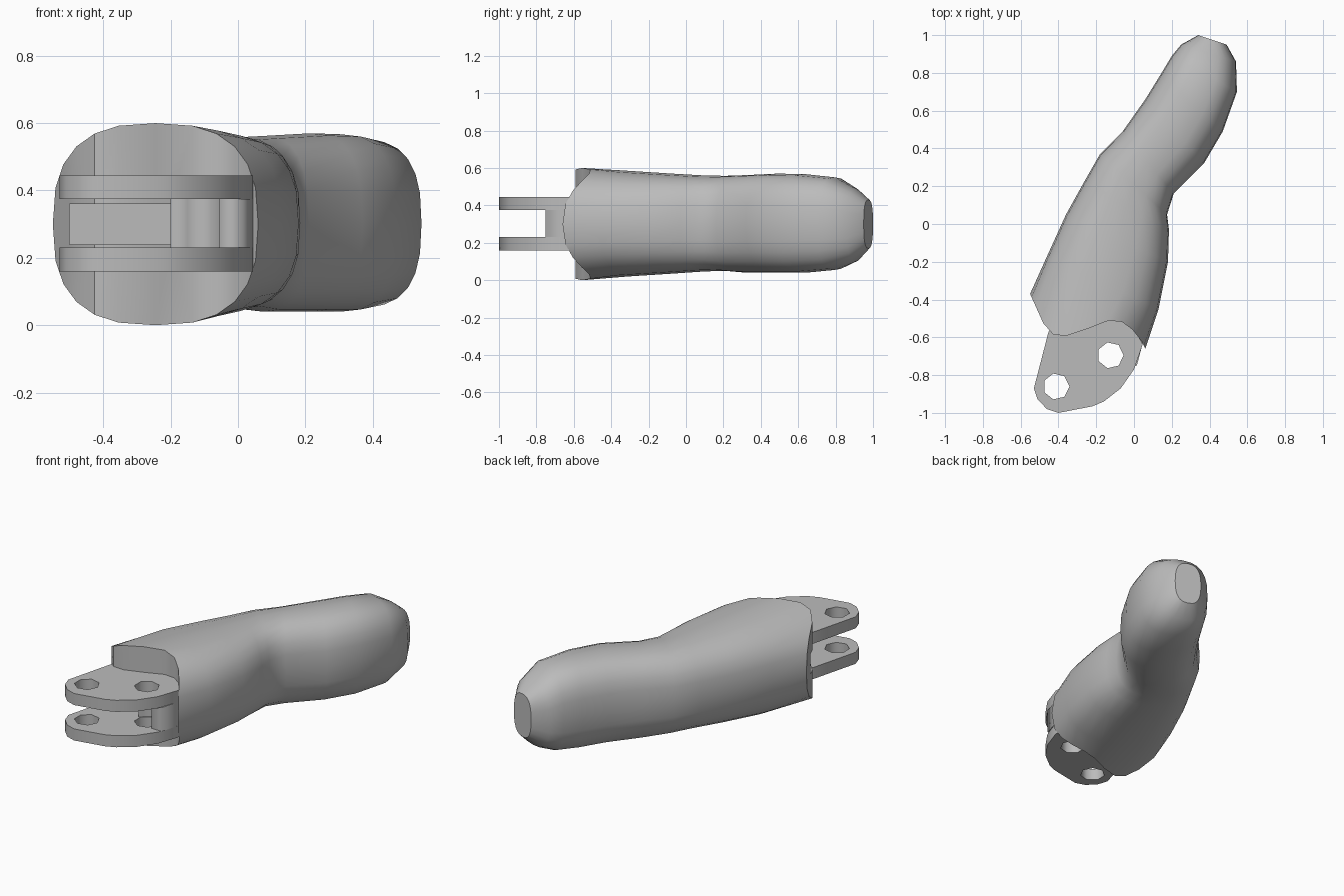
import bpy, bmesh, math

cube = bpy.data.objects.get("Cube")
if cube:
    bpy.data.objects.remove(cube, do_unlink=True)

grey = bpy.data.materials.new("plain_grey")
grey.use_nodes = True
grey.diffuse_color = (0.5, 0.5, 0.5, 1)
grey.node_tree.nodes["Principled BSDF"].inputs["Base Color"].default_value = (0.5, 0.5, 0.5, 1)


def activate(ob):
    bpy.ops.object.select_all(action='DESELECT')
    ob.select_set(True)
    bpy.context.view_layer.objects.active = ob


def slab(name, loops, z0, z1):
    """Flat outline with optional hole loops, extruded from z0 to z1."""
    cu = bpy.data.curves.new(name, 'CURVE')
    cu.dimensions = '2D'
    cu.fill_mode = 'BOTH'
    cu.extrude = (z1 - z0) / 2
    for pts in loops:
        sp = cu.splines.new('POLY')
        sp.points.add(len(pts) - 1)
        for p, (x, y) in zip(sp.points, pts):
            p.co = (x, y, 0, 1)
        sp.use_cyclic_u = True
    ob = bpy.data.objects.new(name, cu)
    bpy.context.collection.objects.link(ob)
    ob.location.z = (z0 + z1) / 2
    cu.materials.append(grey)
    activate(ob)
    bpy.ops.object.convert(target='MESH')
    ob = bpy.context.object
    bm = bmesh.new()
    bm.from_mesh(ob.data)
    bmesh.ops.remove_doubles(bm, verts=bm.verts, dist=0.0005)
    bmesh.ops.recalc_face_normals(bm, faces=bm.faces)
    bm.to_mesh(ob.data)
    bm.free()
    return ob


def circle(x, y, r, n=7):
    return [(x + r * math.cos(math.tau * i / n), y + r * math.sin(math.tau * i / n))
            for i in range(n)]


# Handle sections: left point, right point, bottom, top
SECTIONS = [
    ((-.55, -.37), (.06, -.66), 0, .6),
    ((-.46, -.17), (.13, -.45), .02, .585),
    ((-.36, .05), (.18, -.2), .035, .57),
    ((-.26, .23), (.185, -.03), .047, .56),
    ((-.18, .37), (.175, .05), .05, .558),
    ((-.06, .49), (.21, .16), .04, .562),
    ((.06, .66), (.37, .32), .04, .57),
    ((.14, .79), (.47, .49), .04, .567),
    ((.2, .89), (.545, .7), .055, .55),
    ((.25, .95), (.54, .86), .1, .49),
    ((.34, 1), (.49, .95), .17, .43),
]
# Scalloped front rim, seen from above
RIM = [(-.55, -.37), (-.46, -.57), (-.4, -.6), (-.3, -.58),
       (-.15, -.51), (-.04, -.52), (.04, -.62), (.06, -.66)]
N = 24


def rim_y(x):
    for (x0, y0), (x1, y1) in zip(RIM, RIM[1:]):
        if x <= x1:
            return y0 + (y1 - y0) * (x - x0) / (x1 - x0)
    return RIM[-1][1]


def rounded(v):
    return math.copysign(abs(v) ** (2 / 2.65), v)


# Handle body, lofted through the sections
bm = bmesh.new()
rings = []
for i, (l, r, lo, hi) in enumerate(SECTIONS):
    ring = []
    for k in range(N):
        a = math.tau * k / N
        u = (1 + rounded(math.cos(a))) / 2
        x = l[0] + (r[0] - l[0]) * u
        y = rim_y(x) if i == 0 else l[1] + (r[1] - l[1]) * u
        z = (lo + hi) / 2 + (hi - lo) / 2 * rounded(math.sin(a))
        ring.append(bm.verts.new((x, y, z)))
    rings.append(ring)
for a, b in zip(rings, rings[1:]):
    for k in range(N):
        j = (k + 1) % N
        bm.faces.new((a[k], a[j], b[j], b[k]))
# End caps made of upright strips
for ring in (rings[0], rings[-1]):
    for k in range(N // 2):
        quad = [ring[k], ring[k + 1], ring[N - k - 1], ring[-k]]
        bm.faces.new(list(dict.fromkeys(quad)))
bmesh.ops.recalc_face_normals(bm, faces=bm.faces)
me = bpy.data.meshes.new("handle")
bm.to_mesh(me)
bm.free()
me.materials.append(grey)
handle = bpy.data.objects.new("handle", me)
bpy.context.collection.objects.link(handle)

# Slot running from the fork into the handle
cutter = slab("slot_cutter", [[(-.5, -.7), (-.2, -.7), (-.2, -.35), (-.5, -.35)]], .24, .36)
cutter.hide_render = True
activate(handle)
cut = handle.modifiers.new("slot", 'BOOLEAN')
cut.operation = 'DIFFERENCE'
cut.solver = 'EXACT'
cut.object = cutter
bpy.ops.object.modifier_apply(modifier=cut.name)
bpy.data.objects.remove(cutter, do_unlink=True)
activate(handle)
bpy.ops.object.shade_smooth_by_angle(angle=math.radians(35))

# Fork plates with two pin holes each
PLATE = [(-.53, -.87), (-.51, -.93), (-.46, -.98), (-.4, -1), (-.22, -.965),
         (-.16, -.94), (-.07, -.87), (0, -.77), (.045, -.64), (.02, -.48),
         (-.3, -.48), (-.44, -.54), (-.455, -.58)]
for name, z0, z1 in (("lower_fork_plate", .16, .23), ("upper_fork_plate", .375, .445)):
    slab(name, [PLATE, circle(-.412, -.86, .07), circle(-.125, -.695, .07)], z0, z1)

# Web joining the plates, hollowed around the inner pin hole
WEB = [(.015, -.75), (-.055, -.75), (-.055, -.66), (-.1, -.625), (-.15, -.625),
       (-.2, -.67), (-.2, -.48), (.02, -.48), (.044, -.64)]
slab("fork_web", [WEB], .23, .375)
